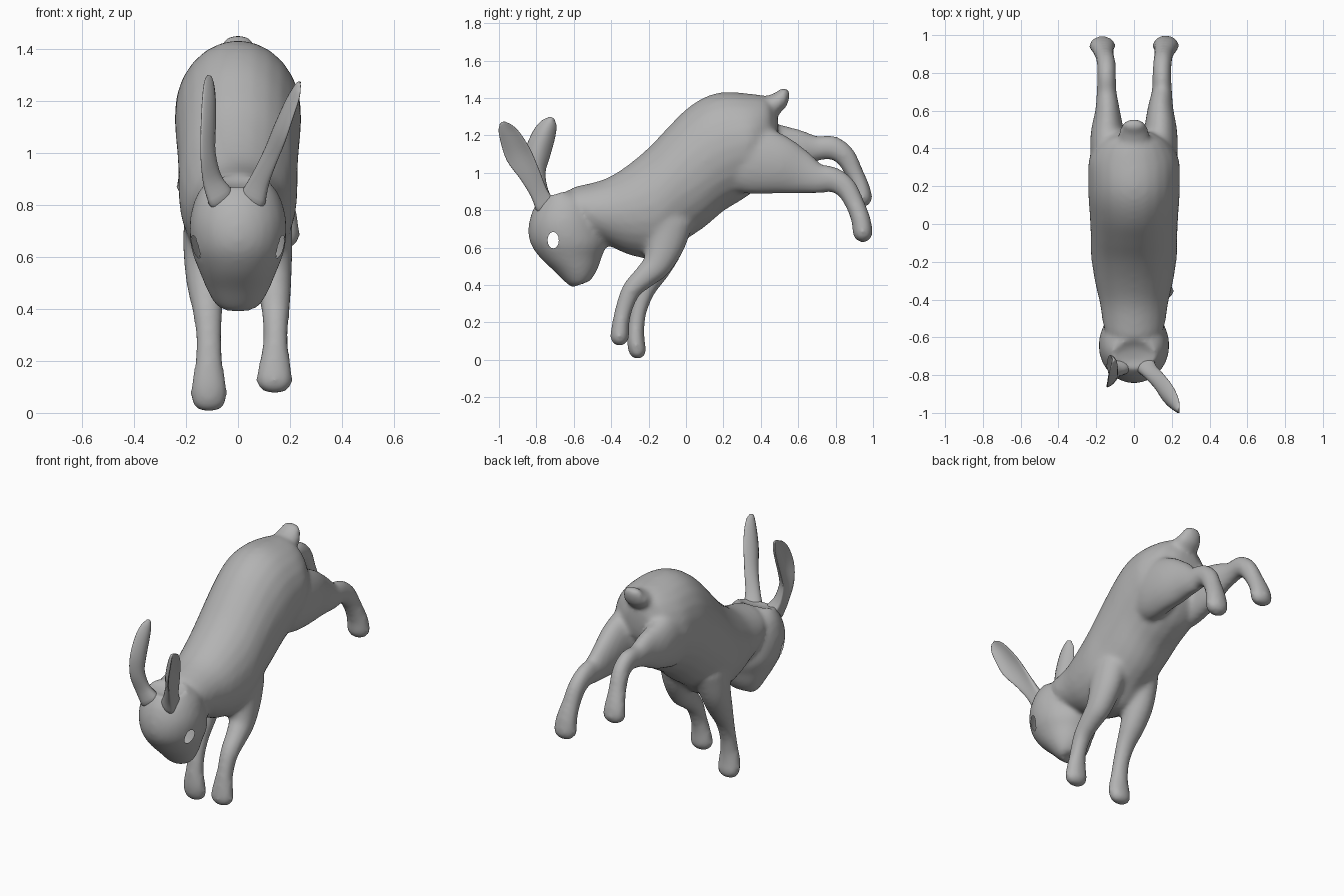
import bpy, bmesh, math
from mathutils import Vector

cube = bpy.data.objects.get("Cube")
if cube:
    bpy.data.objects.remove(cube)

fur = bpy.data.materials.new("grey fur")
fur.use_nodes = True
GREY = (0.45, 0.45, 0.45, 1)
fur.diffuse_color = GREY
fur.node_tree.nodes["Principled BSDF"].inputs["Base Color"].default_value = GREY


def spline(stations, steps=4):
    """Smooth in-between stations of five numbers each."""
    p = [Vector(s) for s in stations]
    p = [2 * p[0] - p[1]] + p + [2 * p[-1] - p[-2]]
    out = []
    for a, b, c, d in zip(p, p[1:], p[2:], p[3:]):
        for k in range(steps):
            t = k / steps
            out.append(0.5 * (2 * b + (c - a) * t + (2 * a - 5 * b + 4 * c - d) * t * t
                              + (3 * b - a - 3 * c + d) * t ** 3))
    return out + [p[-2]]


def skin(bm, rings, cap, dish=0.0, sides=24):
    """Join elliptical rings (centre, direction, side radius, depth radius), rounding the ends."""
    def ends(ring, sign):
        c, tan, a, b = ring
        return [(c + tan * sign * k * cap * min(a, b), tan,
                 a * math.sqrt(1 - k * k), b * math.sqrt(1 - k * k)) for k in (0.5, 0.8, 0.97)]

    loops = []
    for c, tan, a, b in ends(rings[0], -1)[::-1] + rings + ends(rings[-1], 1):
        u = (Vector((1, 0, 0)) - tan * tan.x).normalized()
        v = tan.cross(u)
        loop = []
        for k in range(sides):
            cu, sv = math.cos(math.tau * k / sides), math.sin(math.tau * k / sides)
            bend = dish * (sv * sv - 0.5) * b
            loop.append(bm.verts.new(c + u * (a * cu + bend) + v * b * sv))
        loops.append(loop)
    for lo, hi in zip(loops, loops[1:]):
        for k in range(sides):
            j = (k + 1) % sides
            bm.faces.new((lo[k], lo[j], hi[j], hi[k]))
    bm.faces.new(loops[0][::-1])
    bm.faces.new(loops[-1])


def limb(bm, stations, cap=1.0, dish=0.0):
    """Loft along a path of x, y, z, side radius, depth radius."""
    path = spline(stations)
    pos = [Vector(s[:3]) for s in path]
    last = len(path) - 1
    rings = []
    for i, s in enumerate(path):
        tan = (pos[min(i + 1, last)] - pos[max(i - 1, 0)]).normalized()
        rings.append((pos[i], tan, s[3], s[4]))
    skin(bm, rings, cap, dish)


def trunk(bm, stations, cap):
    """Loft between two outlines: upper y, z, lower y, z, half width."""
    rings = []
    for yt, zt, yb, zb, w in spline(stations):
        top, low = Vector((0, yt, zt)), Vector((0, yb, zb))
        up = (top - low).normalized()
        rings.append(((top + low) / 2, Vector((0, up.z, -up.y)), w, (top - low).length / 2))
    skin(bm, rings, cap)


def finish(bm, name):
    bmesh.ops.recalc_face_normals(bm, faces=bm.faces)
    for f in bm.faces:
        f.smooth = True
    mesh = bpy.data.meshes.new(name)
    bm.to_mesh(mesh)
    bm.free()
    mesh.materials.append(fur)
    obj = bpy.data.objects.new(name, mesh)
    bpy.context.collection.objects.link(obj)
    return obj


body = bmesh.new()

# Torso from neck to rump
trunk(body, [(-.60, .925, -.46, .64, .165), (-.44, .965, -.39, .60, .182), (-.32, 1.035, -.28, .555, .208),
             (-.2, 1.135, -.13, .54, .228), (-.1, 1.24, -.01, .635, .23), (0, 1.34, .1, .71, .235),
             (.1, 1.405, .2, .795, .242), (.2, 1.432, .29, .85, .243), (.33, 1.425, .37, .91, .236),
             (.435, 1.405, .43, 1.0, .18), (.475, 1.34, .465, 1.1, .12)], cap=0.2)

# Head from crown to nose
trunk(body, [(-.765, .875, -.62, .915, .115), (-.815, .81, -.5, .86, .16), (-.842, .72, -.455, .76, .186),
             (-.835, .63, -.425, .63, .18), (-.78, .545, -.45, .55, .15), (-.70, .47, -.47, .49, .122),
             (-.635, .405, -.495, .445, .092), (-.6, .385, -.525, .41, .06)], cap=0.3)

# Tail
limb(body, [(0, .44, 1.35, .085, .062), (0, .495, 1.382, .077, .052), (0, .522, 1.42, .06, .036)])

# Hind legs
limb(body, [(.115, .22, 1.1, .09, .18), (.13, .35, 1.075, .10, .19), (.14, .48, 1.045, .09, .165),
            (.14, .6, 1.005, .07, .125), (.148, .7, .97, .054, .083), (.147, .78, .965, .05, .07),
            (.15, .85, .925, .05, .06), (.158, .9, .84, .052, .052), (.166, .935, .75, .064, .052),
            (.168, .945, .682, .072, .055)])
limb(body, [(-.115, .22, 1.1, .09, .18), (-.13, .35, 1.12, .10, .19), (-.14, .48, 1.12, .09, .15),
            (-.14, .6, 1.13, .066, .106), (-.145, .7, 1.13, .053, .068), (-.145, .78, 1.135, .05, .065),
            (-.147, .85, 1.09, .05, .057), (-.158, .9, 1.0, .052, .049), (-.166, .935, .92, .064, .048),
            (-.168, .945, .868, .072, .052)])

# Front legs
limb(body, [(.115, -.09, .74, .095, .13), (.125, -.11, .62, .085, .105), (.135, -.155, .51, .072, .08),
            (.142, -.22, .445, .062, .064), (.145, -.29, .375, .053, .053), (.145, -.33, .28, .048, .047),
            (.142, -.348, .2, .06, .046), (.14, -.355, .125, .073, .052)])
limb(body, [(-.115, -.09, .74, .095, .13), (-.125, -.11, .6, .085, .095), (-.122, -.16, .48, .073, .073),
            (-.116, -.21, .385, .058, .054), (-.112, -.248, .28, .05, .044), (-.112, -.266, .18, .056, .044),
            (-.112, -.268, .1, .07, .048), (-.112, -.26, .052, .07, .049)])

# Fuse the parts into one skin
rabbit = finish(body, "body")
remesh = rabbit.modifiers.new("fuse", 'REMESH')
remesh.mode = 'VOXEL'
remesh.voxel_size = 0.014
soften = rabbit.modifiers.new("soften", 'SMOOTH')
soften.factor = 0.5
soften.iterations = 12
shaped = bpy.data.meshes.new_from_object(rabbit.evaluated_get(bpy.context.evaluated_depsgraph_get()))
rabbit.modifiers.clear()

# Open eye sockets: remove the faces inside an ellipse and round off the rim
EYE = Vector((0, -.71, .64))
EYE_W, EYE_H = .03, .044


def eye_offset(point):
    d = point - EYE
    return Vector((d.y / EYE_W, d.z / EYE_H))


bm = bmesh.new()
bm.from_mesh(shaped)
inside = [f for f in bm.faces if eye_offset(f.calc_center_median()).length < 1]
bmesh.ops.delete(bm, geom=inside, context='FACES')
for v in bm.verts:
    if v.is_boundary:
        d = eye_offset(v.co).normalized()
        v.co.y = EYE.y + d.x * EYE_W
        v.co.z = EYE.z + d.y * EYE_H
for f in bm.faces:
    f.smooth = True
    f.material_index = 0
bm.to_mesh(shaped)
bm.free()
shaped.materials.clear()
shaped.materials.append(fur)
rabbit.data = shaped

# Ears, cupped outward
ear = bmesh.new()
limb(ear, [(.07, -.755, .83, .05, .055), (.095, -.79, .90, .036, .047), (.135, -.84, 1.0, .024, .057),
           (.172, -.897, 1.1, .017, .07), (.207, -.94, 1.19, .014, .058), (.228, -.968, 1.24, .011, .04),
           (.235, -.98, 1.263, .009, .02)], dish=0.45)
finish(ear, "left_ear")
ear = bmesh.new()
limb(ear, [(-.08, -.755, .83, .05, .055), (-.11, -.78, .90, .036, .044), (-.125, -.805, 1.0, .024, .054),
           (-.122, -.794, 1.1, .018, .068), (-.118, -.76, 1.2, .016, .062), (-.115, -.732, 1.26, .012, .044),
           (-.113, -.72, 1.288, .009, .02)], dish=-0.55)
finish(ear, "right_ear")
